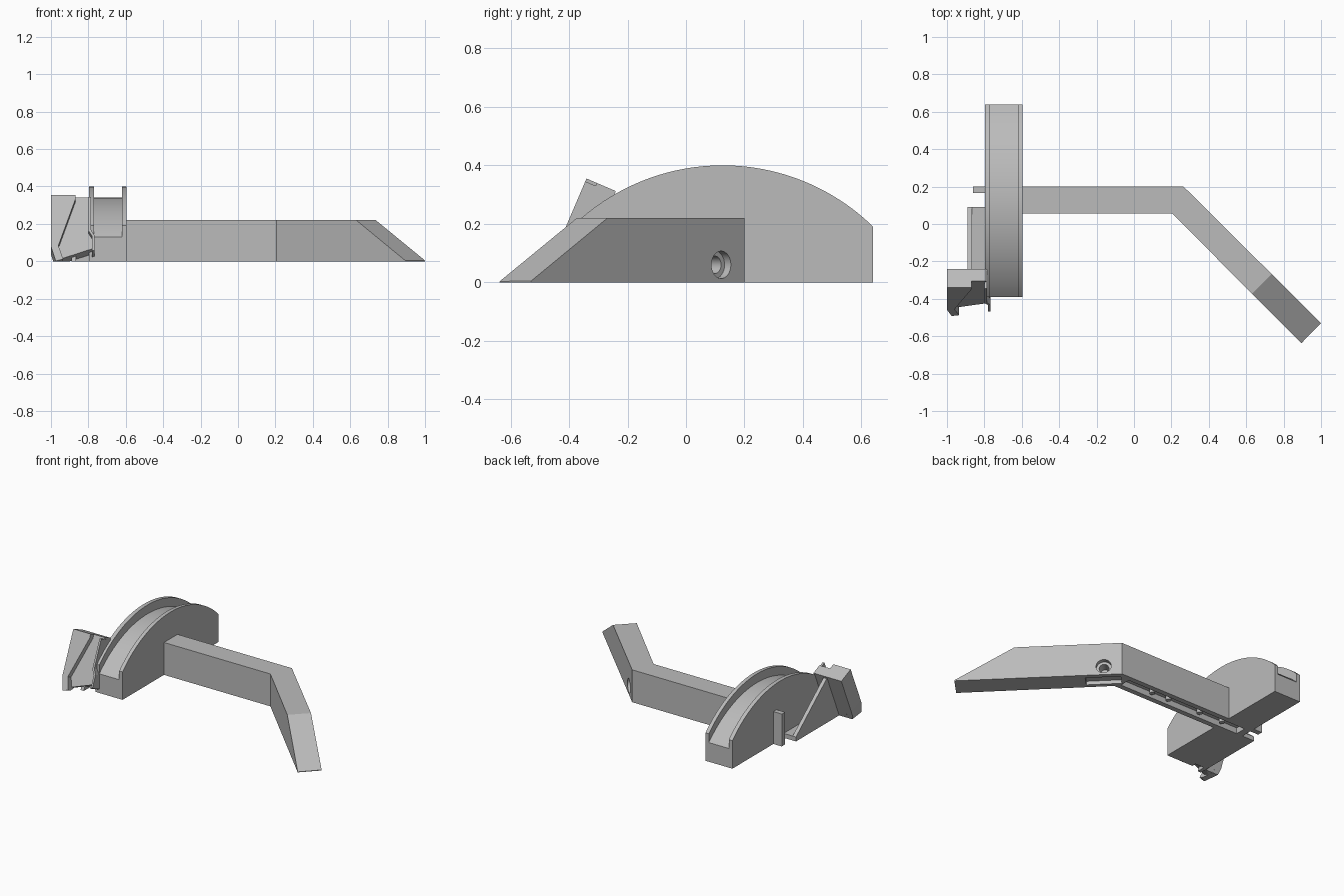
import bpy, bmesh, math
from mathutils import Vector, Matrix

cube = bpy.data.objects.get("Cube")
if cube:
    bpy.data.objects.remove(cube)

grey = bpy.data.materials.new("plain grey")
grey.use_nodes = True
grey.diffuse_color = (0.5, 0.5, 0.5, 1)
for node in grey.node_tree.nodes:
    if node.type == 'BSDF_PRINCIPLED':
        node.inputs["Base Color"].default_value = (0.5, 0.5, 0.5, 1)


def finish(name, bm):
    bmesh.ops.recalc_face_normals(bm, faces=bm.faces)
    mesh = bpy.data.meshes.new(name)
    bm.to_mesh(mesh)
    bm.free()
    mesh.materials.append(grey)
    obj = bpy.data.objects.new(name, mesh)
    bpy.context.collection.objects.link(obj)
    return obj


def prism(points, shift):
    """Extrude a closed 3D outline along a vector."""
    bm = bmesh.new()
    face = bm.faces.new([bm.verts.new(p) for p in points])
    out = bmesh.ops.extrude_face_region(bm, geom=[face])
    verts = [g for g in out["geom"] if isinstance(g, bmesh.types.BMVert)]
    bmesh.ops.translate(bm, verts=verts, vec=Vector(shift))
    return bm


def slice_off(bm, point, normal):
    geom = bm.verts[:] + bm.edges[:] + bm.faces[:]
    cut = bmesh.ops.bisect_plane(bm, geom=geom, plane_co=point, plane_no=normal, clear_outer=True)
    edges = [g for g in cut["geom_cut"] if isinstance(g, bmesh.types.BMEdge)]
    bmesh.ops.holes_fill(bm, edges=edges)


def box(name, x, y, z):
    pts = [(x[0], y[0], z[0]), (x[1], y[0], z[0]), (x[1], y[1], z[0]), (x[0], y[1], z[0])]
    return finish(name, prism(pts, (0, 0, z[1] - z[0])))


def rod(name, centre, axis, radius, length):
    bm = bmesh.new()
    bmesh.ops.create_cone(bm, cap_ends=True, segments=32, radius1=radius, radius2=radius, depth=length)
    turn = Vector(axis).to_track_quat('Z', 'Y').to_matrix().to_4x4()
    bm.transform(Matrix.Translation(centre) @ turn)
    return finish(name, bm)


def carve(obj, cutters):
    for cutter in cutters:
        mod = obj.modifiers.new("cut", 'BOOLEAN')
        mod.operation, mod.solver, mod.object = 'DIFFERENCE', 'EXACT', cutter
    bpy.context.view_layer.update()
    graph = bpy.context.evaluated_depsgraph_get()
    mesh = bpy.data.meshes.new_from_object(obj.evaluated_get(graph))
    obj.modifiers.clear()
    obj.data = mesh


# Grooved arch: two tall flanges around a lower core
Y_MID, HALF, RADIUS = 0.125, 0.515, 0.737


def arch(name, x0, x1, top):
    reach = math.asin(HALF / RADIUS)
    pts = [(x0, Y_MID + HALF, 0), (x0, Y_MID - HALF, 0)]
    for i in range(49):
        a = reach * (i / 24 - 1)
        pts.append((x0, Y_MID + RADIUS * math.sin(a), top - RADIUS * (1 - math.cos(a))))
    return finish(name, prism(pts, (x1 - x0, 0, 0)))


arches = [arch("arch_flange_outer", -0.797, -0.77, 0.4),
          arch("arch_core", -0.77, -0.62, 0.34),
          arch("arch_flange_inner", -0.62, -0.595, 0.4)]

# Bent arm with a sloping end
outline = [(-0.6, 0.2), (0.265, 0.2), (1.0, -0.53), (0.895, -0.637), (0.205, 0.055), (-0.6, 0.055)]
bm = prism([(x, y, 0) for x, y in outline], (0, 0, 0.22))
slice_off(bm, (0.73, -0.275, 0.22), (0.152, -0.152, 0.37))
arm = finish("bent_arm", bm)

# Stepped screw hole, underside channel and elbow pocket
channel = box("channel_cutter", (-0.75, 0.18), (0.09, 0.165), (-0.05, 0.04))
pocket_pts = [(0.19, 0.11), (0.25, 0.17), (0.405, 0.015), (0.345, -0.045)]
pocket = finish("pocket_cutter", prism([(x, y, -0.05) for x, y in pocket_pts], (0, 0, 0.075)))
hole_at = Vector((0.345, 0.12, 0.06))
bore_wide = rod("wide_bore_cutter", hole_at, (1, 1, 0), 0.047, 0.06)
bore_thin = rod("thin_bore_cutter", hole_at, (1, 1, 0), 0.03, 0.2)
carve(arm, [channel, pocket, bore_wide, bore_thin])
for part in arches:
    carve(part, [channel])

# Small pegs inside the channel
for x in (-0.6, -0.42, -0.17, -0.04):
    rod("channel_peg", (x, 0.128, 0.03), (0, 0, 1), 0.018, 0.05)

# Side stop and triangular brace
box("side_stop", (-0.86, -0.79), (0.165, 0.2), (0, 0.22))
box("brace_floor", (-0.87, -0.79), (-0.36, 0.09), (0, 0.03))
brace = [(-0.89, 0.09, 0), (-0.89, 0.09, 0.03), (-0.89, -0.24, 0.3), (-0.89, -0.3, 0.3), (-0.89, -0.42, 0)]
finish("brace_rib", prism(brace, (0.025, 0, 0)))

# Leaning bracket: each part is a front outline pushed back at right angles to the lean
LEAN = 0.43


def leaning(name, outline, depth, recess=0.0):
    back = Vector((0, 1, -LEAN))
    pts = [Vector((x, -0.34 - (0.355 - z) * LEAN, z)) + back * recess for x, z in outline]
    bm = prism(pts, back * (depth - recess))
    slice_off(bm, (0, 0, 0), (0, 0, -1))
    return finish(name, bm)


bracket = leaning("bracket_side", [(-1, 0.355), (-0.87, 0.355), (-0.87, 0.33), (-0.96, 0.085),
                                   (-0.935, 0.012), (-0.975, 0.002), (-1, 0.08)], 0.1)
leaning("bracket_panel", [(-0.96, 0.355), (-0.79, 0.355), (-0.79, 0.18), (-0.77, 0.15),
                          (-0.77, 0.085), (-0.94, 0.03), (-0.96, 0.085)], 0.1, 0.035)
leaning("bracket_rim", [(-0.8, 0.345), (-0.787, 0.345), (-0.787, 0.17), (-0.768, 0.14),
                        (-0.768, 0.06), (-0.78, 0.056), (-0.78, 0.135), (-0.8, 0.165)], 0.1)
bolt_at = (-0.94, -0.364, 0.3)
bolt = rod("bolt_cutter", bolt_at, (0, 1, -LEAN), 0.015, 0.4)
sink = rod("sink_cutter", bolt_at, (0, 1, -LEAN), 0.025, 0.04)
carve(bracket, [bolt, sink])

for cutter in (channel, pocket, bore_wide, bore_thin, bolt, sink):
    bpy.data.objects.remove(cutter)

# Smooth the curved parts, keep edges crisp
bpy.ops.object.select_all(action='DESELECT')
for part in arches + [arm, bracket]:
    part.select_set(True)
    bpy.context.view_layer.objects.active = part
bpy.ops.object.shade_smooth_by_angle(angle=math.radians(25))
